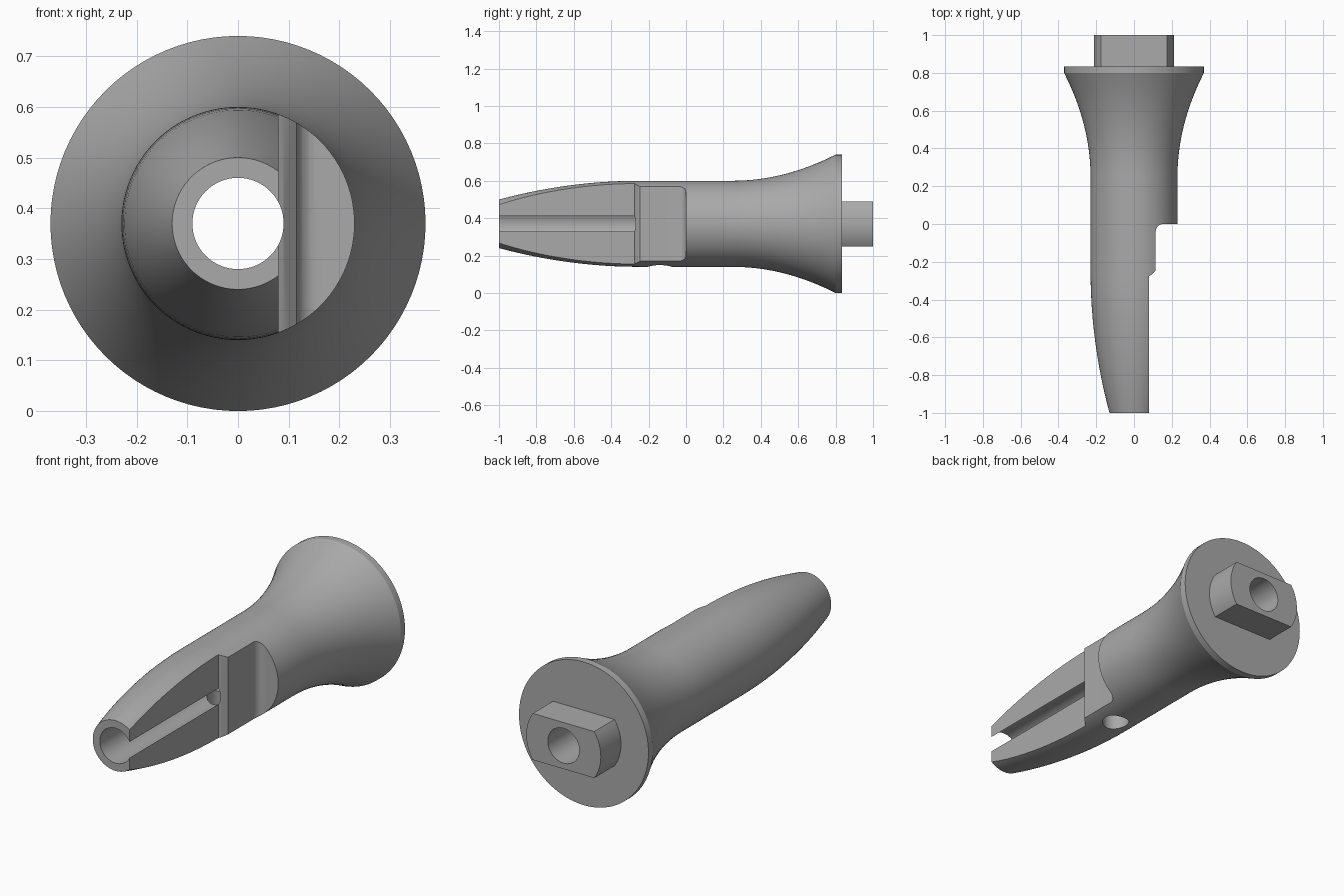
import bpy, bmesh
from math import sin, cos, pi, radians
from mathutils import Vector

AXIS_Z = 0.37
BORE = 0.09
SEGMENTS = 96

cube = bpy.data.objects.get("Cube")
if cube:
    bpy.data.objects.remove(cube, do_unlink=True)

grey = bpy.data.materials.new("plain grey")
grey.use_nodes = True
COLOUR = (0.4, 0.4, 0.4, 1)
grey.diffuse_color = COLOUR
grey.node_tree.nodes["Principled BSDF"].inputs["Base Color"].default_value = COLOUR


def make_object(name, bm):
    bmesh.ops.recalc_face_normals(bm, faces=bm.faces)
    mesh = bpy.data.meshes.new(name)
    bm.to_mesh(mesh)
    bm.free()
    mesh.materials.append(grey)
    obj = bpy.data.objects.new(name, mesh)
    bpy.context.collection.objects.link(obj)
    return obj


def lathe(name, profile):
    """Revolve a closed (radius, y) outline around the long axis."""
    bm = bmesh.new()
    rings = []
    for i in range(SEGMENTS):
        a = 2 * pi * i / SEGMENTS
        rings.append([bm.verts.new((r * cos(a), y, AXIS_Z + r * sin(a))) for r, y in profile])
    n = len(profile)
    for i, ring in enumerate(rings):
        after = rings[(i + 1) % SEGMENTS]
        for j in range(n):
            k = (j + 1) % n
            bm.faces.new((ring[j], ring[k], after[k], after[j]))
    return make_object(name, bm)


def prism(name, outline, z0, z1):
    """Extrude an (x, y) outline upwards."""
    bm = bmesh.new()
    base = bm.faces.new([bm.verts.new((x, y, z0)) for x, y in outline])
    top = bmesh.ops.extrude_face_region(bm, geom=[base])["geom"]
    bmesh.ops.translate(bm, vec=Vector((0, 0, z1 - z0)),
                        verts=[v for v in top if isinstance(v, bmesh.types.BMVert)])
    return make_object(name, bm)


def cut(target, cutter, operation="DIFFERENCE"):
    mod = target.modifiers.new("cut", "BOOLEAN")
    mod.operation = operation
    mod.solver = "EXACT"
    mod.object = cutter
    bpy.context.view_layer.objects.active = target
    bpy.ops.object.modifier_apply(modifier=mod.name)
    bpy.data.objects.remove(cutter, do_unlink=True)


def smooth(obj):
    bpy.ops.object.select_all(action="DESELECT")
    obj.select_set(True)
    bpy.context.view_layer.objects.active = obj
    bpy.ops.object.shade_smooth_by_angle(angle=radians(25))


# Handle: tapered nose, straight grip, flared collar, hollow bore
nose = [(0.23 - 0.1 * (1 - i / 12) ** 2, -1 + 0.75 * i / 12) for i in range(13)]
flare = [(0.23 + 0.135 * (i / 12) ** 2, 0.25 + 0.54 * i / 12) for i in range(13)]
rim = [(0.37, 0.8), (0.37, 0.835)]
handle = lathe("handle", nose + flare + rim + [(BORE, 0.835), (BORE, -1)])

# Flat side cut with a chamfered step and a rounded inner corner
fillet = [(0.155 - 0.04 * cos(a), -0.04 + 0.04 * sin(a))
          for a in (pi / 2 * i / 8 for i in range(9))]
side = [(0.08, -1.2), (0.08, -0.275), (0.09, -0.27), (0.115, -0.245)]
cut(handle, prism("side_cutter", side + fillet + [(0.5, 0), (0.5, -1.2)], -0.2, 1))

# Round hole from the underside into the bore
circle = [(0.065 * cos(2 * pi * i / 40), -0.14 + 0.065 * sin(2 * pi * i / 40)) for i in range(40)]
cut(handle, prism("hole_cutter", circle, -0.1, AXIS_Z))
smooth(handle)

# Tenon: round stub with flat top and bottom
tenon = lathe("tenon", [(BORE, 0.835), (0.213, 0.835), (0.213, 1), (BORE, 1)])
slab = [(-0.5, 0.5), (0.5, 0.5), (0.5, 1.5), (-0.5, 1.5)]
cut(tenon, prism("slab_cutter", slab, AXIS_Z - 0.12, AXIS_Z + 0.12), "INTERSECT")
smooth(tenon)
